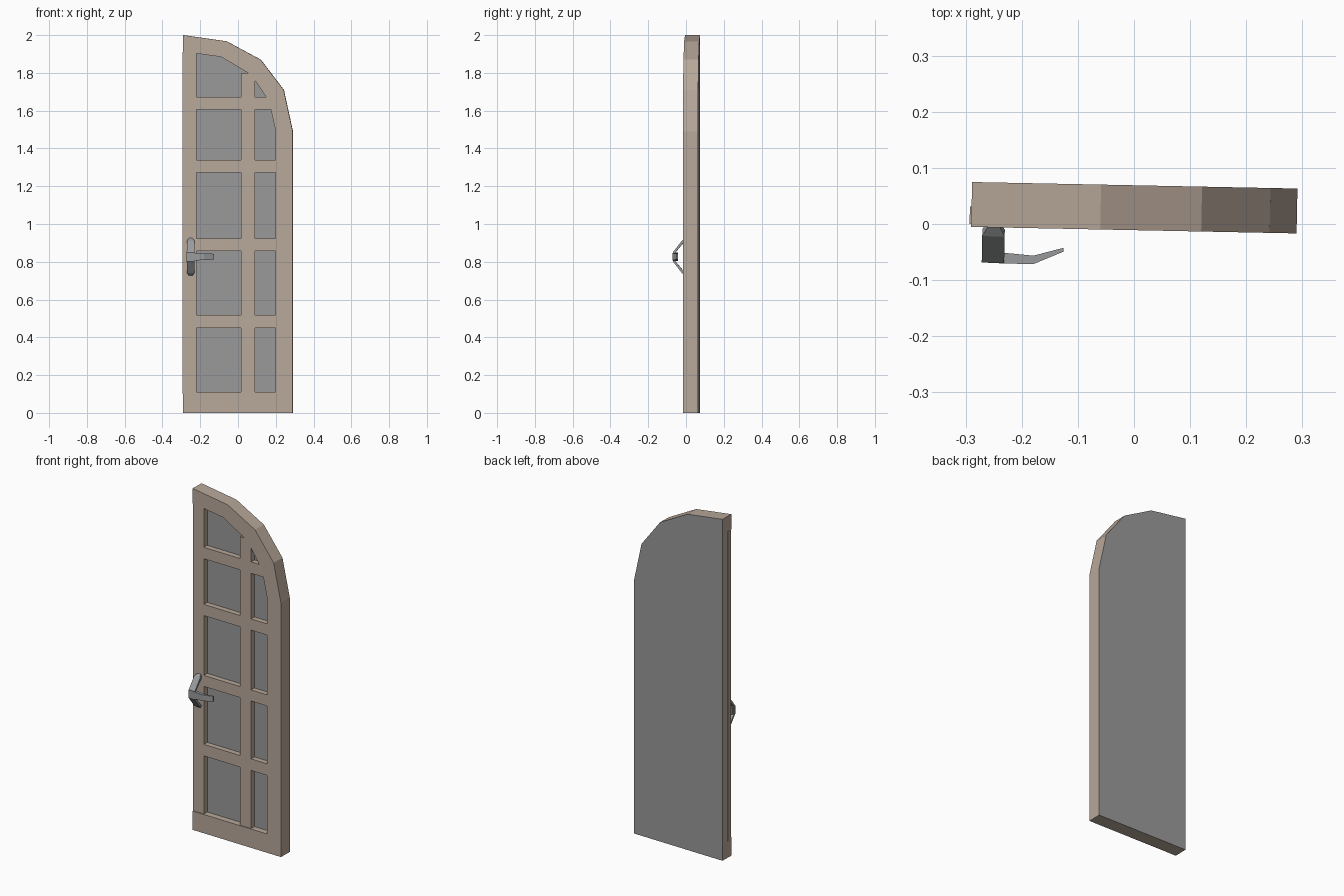
import bpy, bmesh
from mathutils import Matrix

if "Cube" in bpy.data.objects:
    bpy.data.objects.remove(bpy.data.objects["Cube"])

TURN = Matrix.Rotation(-0.02, 4, 'Z')   # the door stands very slightly ajar


def material(name, col):
    m = bpy.data.materials.new(name)
    m.diffuse_color = (*col, 1)
    m.use_nodes = True
    m.node_tree.nodes["Principled BSDF"].inputs["Base Color"].default_value = m.diffuse_color
    return m


wood = material("pale_wood", (0.48, 0.39, 0.32))
glass = material("grey_glass", (0.32, 0.32, 0.32))
metal = material("handle_metal", (0.32, 0.33, 0.34))


def finish(name, bm, mats):
    bmesh.ops.recalc_face_normals(bm, faces=bm.faces)
    bm.transform(TURN)
    me = bpy.data.meshes.new(name)
    bm.to_mesh(me)
    bm.free()
    ob = bpy.data.objects.new(name, me)
    bpy.context.collection.objects.link(ob)
    for m in mats:
        me.materials.append(m)
    return ob


def loft(name, rings, mats, face_rule=None):
    """Skin a list of equal-length rings and cap both ends."""
    bm = bmesh.new()
    vs = [[bm.verts.new(p) for p in r] for r in rings]
    n = len(vs[0])
    for a, b in zip(vs, vs[1:]):
        for i in range(n):
            j = (i + 1) % n
            bm.faces.new((a[i], a[j], b[j], b[i]))
    bm.faces.new(vs[0])
    bm.faces.new(vs[-1])
    bm.normal_update()
    if face_rule:
        for f in bm.faces:
            f.material_index = face_rule(f)
    return finish(name, bm, mats)


def slab(name, pts, y0, y1, mats, rule=None):
    return loft(name, [[(x, y, z) for x, z in pts] for y in (y0, y1)], mats, rule)


def box(name, x0, x1, y0, y1, z0, z1, mat):
    return slab(name, [(x0, z0), (x1, z0), (x1, z1), (x0, z1)], y0, y1, [mat])


# Door outline and inner edge of the arch
arch = [(0.29, 1.49), (0.242, 1.71), (0.12, 1.87), (-0.06, 1.967), (-0.29, 2.0)]
inner = [(-0.29, 1.912), (-0.09, 1.885), (0.07, 1.79), (0.165, 1.65), (0.20, 1.49)]
base = [(-0.29, 0), (0.29, 0)]

# Backing slab: grey panel faces, wooden edges
slab("glass_panel", base + arch, 0.025, 0.069, [wood, glass],
     lambda f: int(abs(f.normal.y) > 0.9))

# Front rim: bottom rail, right stile and arch
slab("arched_rim", base + arch + inner + [(0.20, 0.11), (-0.29, 0.11)],
     -0.011, 0.025, [wood])

# Left stile, mullion and crossbars, set slightly behind the rim
box("left_stile", -0.293, -0.22, -0.006, 0.025, 0.10, 1.91, wood)
box("mullion", 0.017, 0.09, -0.006, 0.025, 0.10, 1.80, wood)
for z0, z1 in [(0.45, 0.518), (0.857, 0.922), (1.272, 1.338), (1.605, 1.672)]:
    box("crossbar_left", -0.22, 0.017, -0.006, 0.025, z0, z1, wood)
    box("crossbar_right", 0.09, 0.21, -0.006, 0.025, z0, z1, wood)

# Bent handle bracket standing off the door
HX = -0.25
half = [(-0.009, 0.099, 0.010), (-0.027, 0.085, 0.02), (-0.074, 0.024, 0.02)]
rows = half + [(y, -z, w) for y, z, w in reversed(half)]
loft("handle_bracket",
     [[(HX - w, y, 0.826 + z), (HX + w, y, 0.826 + z),
       (HX + w, y + 0.012, 0.826 + z * 0.92), (HX - w, y + 0.012, 0.826 + z * 0.92)]
      for y, z, w in rows], [metal])

# Lever: tapered bar bending back toward the door
lever = [(-0.268, -0.074, -0.048, 0.022), (-0.23, -0.075, -0.056, 0.02),
         (-0.178, -0.075, -0.06, 0.018), (-0.125, -0.052, -0.045, 0.015)]
loft("handle_lever",
     [[(x, a, 0.827 - h), (x, b, 0.827 - h), (x, b, 0.827 + h), (x, a, 0.827 + h)]
      for x, a, b, h in lever], [metal])
